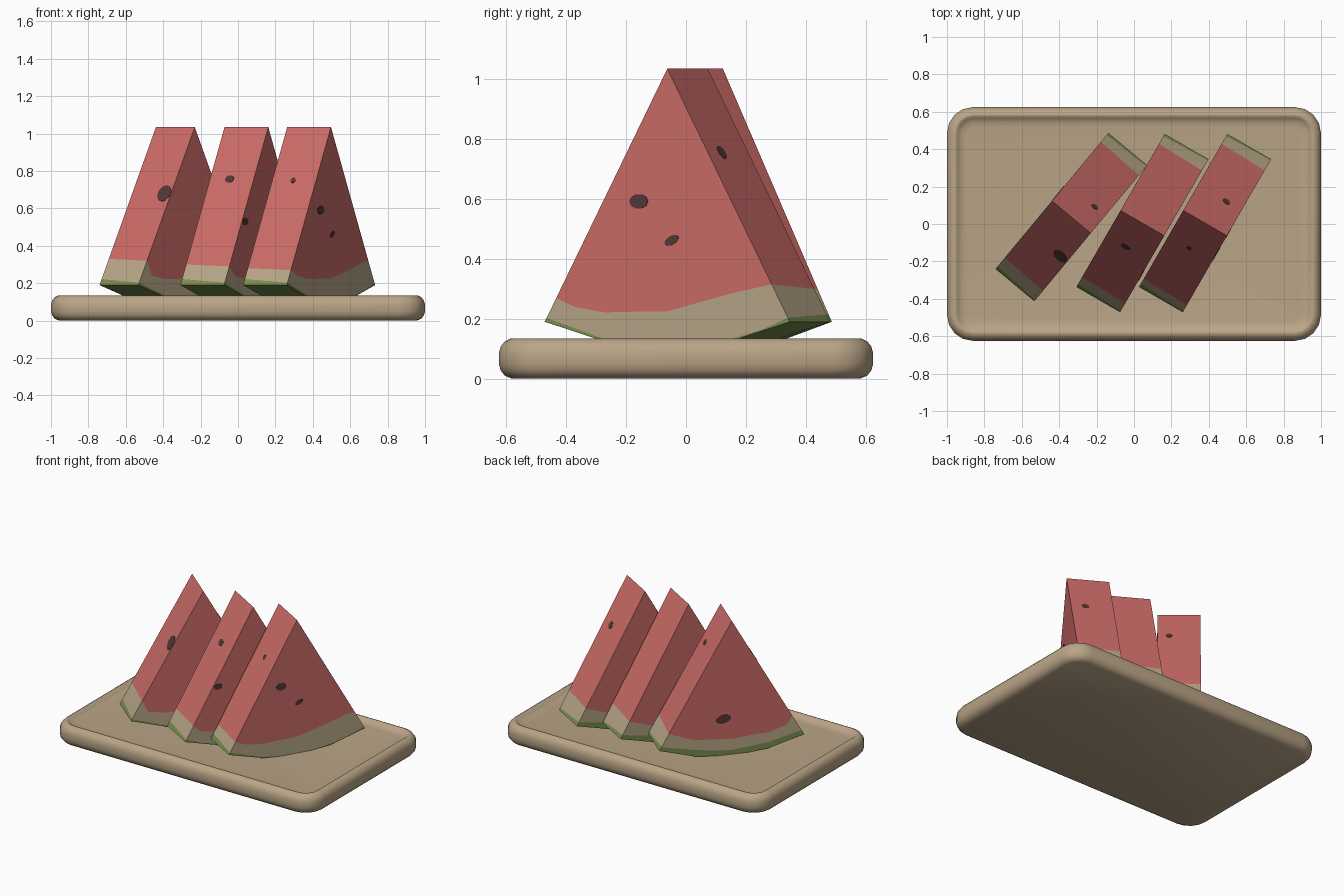
import bpy, bmesh, math
from mathutils import Matrix, Vector

if "Cube" in bpy.data.objects:
    bpy.data.objects.remove(bpy.data.objects["Cube"])


def mat(name, r, g, b):
    lin = [((c / 255 + 0.055) / 1.055) ** 2.4 for c in (r, g, b)]
    m = bpy.data.materials.new(name)
    m.diffuse_color = (*lin, 1)
    m.use_nodes = True
    m.node_tree.nodes["Principled BSDF"].inputs["Base Color"].default_value = m.diffuse_color
    return m


TRAY = mat("tray_tan", 186, 165, 135)
RED = mat("melon_red", 204, 108, 104)
CREAM = mat("rind_cream", 184, 167, 136)
GREEN = mat("rind_green", 122, 142, 78)
SEED = mat("seed_dark", 84, 55, 55)


def add(name, bm, mats):
    bmesh.ops.recalc_face_normals(bm, faces=bm.faces)
    me = bpy.data.meshes.new(name)
    bm.to_mesh(me)
    bm.free()
    for m in mats:
        me.materials.append(m)
    ob = bpy.data.objects.new(name, me)
    bpy.context.collection.objects.link(ob)
    return ob


# Tray: rounded rectangle rings stacked along a bullnose and basin profile
def ring(bm, inset, z, n=4):
    r = max(0.14 - inset, 0.05)
    hx, hy = 1 - inset - r, 0.625 - inset - r
    vs = []
    for k, (sx, sy) in enumerate(((1, 1), (-1, 1), (-1, -1), (1, -1))):
        for i in range(n + 1):
            a = math.pi / 2 * (k + i / n)
            vs.append(bm.verts.new((sx * hx + r * math.cos(a), sy * hy + r * math.sin(a), z)))
    return vs


bm = bmesh.new()
profile = [(0.045, 0), (0.02, 0.01), (0.006, 0.028), (0, 0.05), (0, 0.085), (0.006, 0.107),
           (0.02, 0.125), (0.04, 0.135), (0.05, 0.133), (0.062, 0.122), (0.08, 0.113), (0.105, 0.11)]
rings = [ring(bm, *p) for p in profile]
for a, b in zip(rings, rings[1:]):
    for i in range(len(a)):
        j = (i + 1) % len(a)
        bm.faces.new((a[i], a[j], b[j], b[i]))
bm.faces.new(rings[0])
bm.faces.new(rings[-1])
tray = add("tray", bm, [TRAY])
bpy.context.view_layer.objects.active = tray
tray.select_set(True)
bpy.ops.object.shade_smooth_by_angle(angle=math.radians(50))
tray.select_set(False)

# Slice dimensions: apex height, end height, half length, half thickness
APEX, END, HALF, THICK = 1.035, 0.19, 0.4725, 0.135
SLOPE = (APEX - END) / HALF


def arc(u):
    return END - 0.09 + 0.09 * (u / HALF) ** 2


def boundary(v, zl, zr, mid):
    """Wavy layer line between both slanted edges of one cut face."""
    pts = [(v, -(APEX - zl) / SLOPE, zl)]
    n = len(mid)
    for i, t in enumerate(mid):
        u = -0.36 + 0.72 * i / (n - 1)
        pts.append((v, u, arc(u) + t))
    pts.append((v, (APEX - zr) / SLOPE, zr))
    return pts


def melon_slice(name, x, y, deg, front_end, back_end):
    place = Matrix.Translation((x, y, 0)) @ Matrix.Rotation(math.radians(deg - 90), 4, 'Z')
    bm = bmesh.new()
    sides = []
    for v in (-THICK, THICK):
        right = v > 0
        skin = [(v, u, arc(u)) for u in (-HALF, -HALF / 2, 0, HALF / 2, HALF)]
        if right:
            green = boundary(v, 0.203, 0.203, [0.010, 0.008, 0.006, 0.006, 0.008, 0.008, 0.010])
            cream = boundary(v, front_end - 0.01, back_end + 0.015,
                             [0.088, 0.098, 0.118, 0.125, 0.140, 0.160, 0.165])
        else:
            green = boundary(v, 0.222, 0.215, [0.046, 0.042, 0.046, 0.040, 0.044, 0.046, 0.042])
            cream = boundary(v, front_end, back_end,
                             [0.120, 0.110, 0.122, 0.115, 0.122, 0.112, 0.120])
        sides.append([[bm.verts.new(p) for p in line]
                      for line in (skin, green, cream, [(v, 0, APEX)])])

    def face(vs, index):
        bm.faces.new(vs).material_index = index

    layers = (2, 1, 0)                         # green, cream, red
    for s in sides:                            # cut faces
        for k, m in enumerate(layers):
            face(s[k] + s[k + 1][::-1], m)
    a, b = sides
    for k, m in enumerate(layers):             # slanted ends
        for e in (0, -1):
            face((a[k][e], b[k][e], b[k + 1][e], a[k + 1][e]), m)
    for i in range(4):                         # curved skin
        face((a[0][i], a[0][i + 1], b[0][i + 1], b[0][i]), 2)
    # triangulate concave faces cleanly
    bmesh.ops.triangulate(bm, faces=[f for f in bm.faces if len(f.verts) > 4])
    bm.transform(place)
    add(name, bm, [RED, CREAM, GREEN])
    return place


def seed(name, place, where, p, ru, rz, tilt=0.0):
    """Thin oval plate on a slice face; p is (across, height)."""
    if where in ("left", "right"):
        s = 1 if where == "right" else -1
        n, across, pos = Vector((s, 0, 0)), Vector((0, s, 0)), Vector((s * THICK, p[0], p[1]))
    else:
        s = 1 if where == "back" else -1
        n = Vector((0, s * SLOPE, 1)).normalized()
        across = Vector((-s, 0, 0))
        pos = Vector((p[0], s * (APEX - p[1]) / SLOPE, p[1]))
    up = n.cross(across)
    bm = bmesh.new()
    low, top = [], []
    for i in range(10):
        a = i * math.tau / 10
        cx, cy = ru * math.cos(a), rz * math.sin(a)
        q = pos + across * (cx * math.cos(tilt) - cy * math.sin(tilt)) \
            + up * (cx * math.sin(tilt) + cy * math.cos(tilt))
        low.append(bm.verts.new(q - n * 0.001))
        top.append(bm.verts.new(q + n * 0.002))
    for i in range(10):
        j = (i + 1) % 10
        bm.faces.new((low[i], low[j], top[j], top[i]))
    bm.faces.new(low)
    bm.faces.new(top)
    bm.transform(place)
    add(name, bm, [SEED])


# Three slices, each with its seeds: (face, (across, height), radii, tilt)
slices = [
    ("left_slice", -0.335, 0.037, 50.3, 0.33, 0.30, [
        ("front", (0.088, 0.68), 0.045, 0.05, 0.3), ("back", (0.061, 0.816), 0.02, 0.022, 0),
        ("left", (0.055, 0.36), 0.05, 0.03, 0.2)]),
    ("middle_slice", 0.045, 0.005, 60, 0.30, 0.30, [
        ("front", (-0.014, 0.757), 0.027, 0.023, 0), ("right", (-0.245, 0.53), 0.03, 0.02, 0)]),
    ("right_slice", 0.38, 0.005, 60, 0.28, 0.30, [
        ("front", (-0.006, 0.75), 0.015, 0.016, 0), ("back", (0.042, 0.755), 0.021, 0.026, 0.4),
        ("right", (-0.11, 0.592), 0.036, 0.025, 0), ("right", (0.017, 0.462), 0.029, 0.015, 0.45)]),
]
for name, x, y, deg, fe, be, seeds in slices:
    place = melon_slice(name, x, y, deg, fe, be)
    for i, (where, p, ru, rz, tilt) in enumerate(seeds):
        seed(f"{name}_seed_{i + 1}", place, where, p, ru, rz, tilt)
